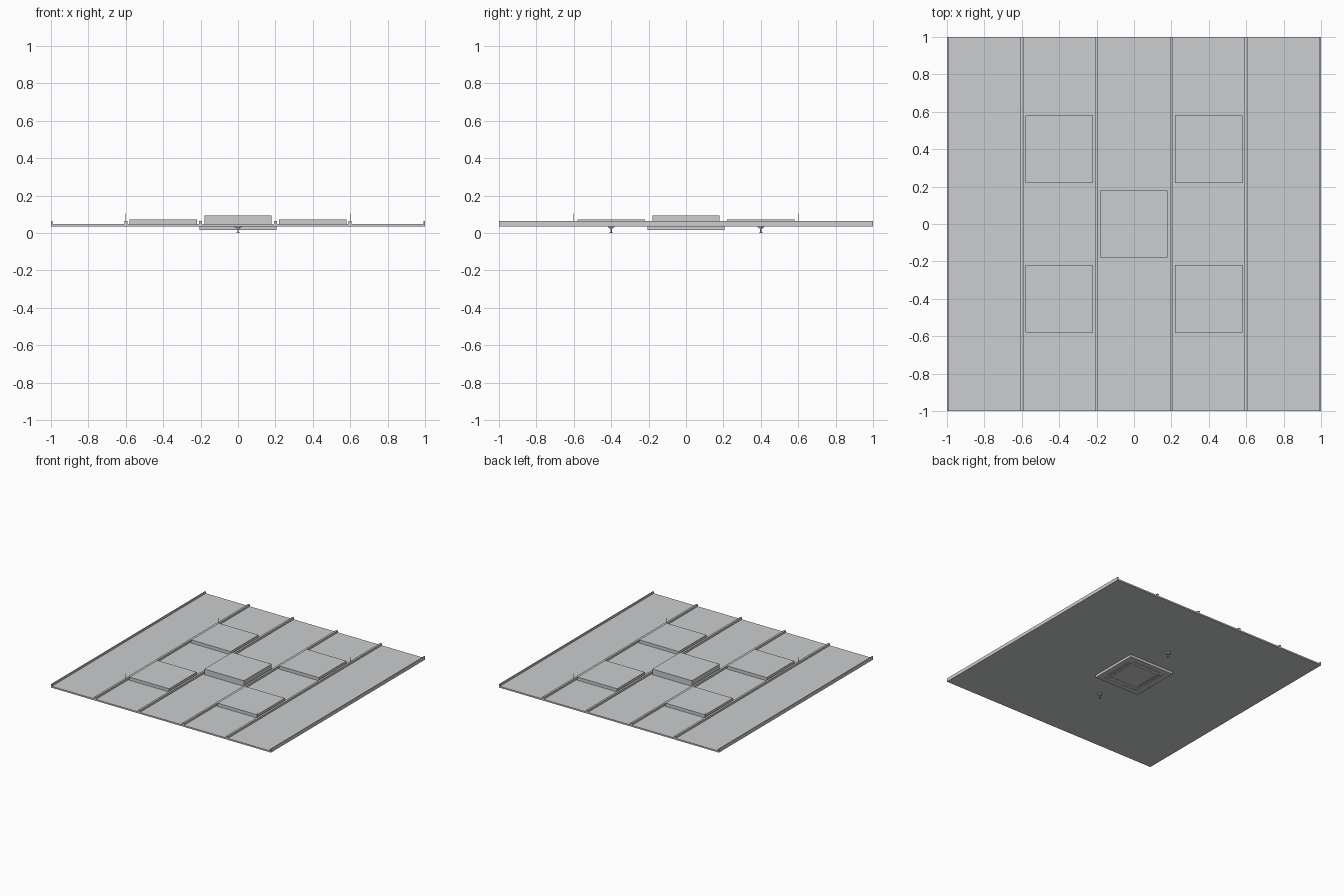
import bpy, math

if "Cube" in bpy.data.objects:
    bpy.data.objects.remove(bpy.data.objects["Cube"])

grey = bpy.data.materials.new("light_grey")
grey.diffuse_color = (0.6, 0.61, 0.62, 1)
grey.use_nodes = True
grey.node_tree.nodes["Principled BSDF"].inputs["Base Color"].default_value = grey.diffuse_color


def mesh(name, verts, faces):
    me = bpy.data.meshes.new(name)
    me.from_pydata(verts, [], faces)
    me.materials.append(grey)
    ob = bpy.data.objects.new(name, me)
    bpy.context.collection.objects.link(ob)
    return ob


def boxes(name, specs):
    """One object from boxes given as (x0, x1, y0, y1, z0, z1)."""
    verts, faces = [], []
    for x0, x1, y0, y1, z0, z1 in specs:
        n = len(verts)
        verts += [(x, y, z) for z in (z0, z1)
                  for x, y in ((x0, y0), (x1, y0), (x1, y1), (x0, y1))]
        faces += [[n + i for i in f] for f in
                  ((3, 2, 1, 0), (4, 5, 6, 7), (0, 1, 5, 4),
                   (1, 2, 6, 5), (2, 3, 7, 6), (3, 0, 4, 7))]
    return mesh(name, verts, faces)


def lathe(name, profile, x, y, sides=16):
    """Revolve (radius, z) points, listed bottom to top, with capped ends."""
    verts = [(x + r * math.cos(math.tau * i / sides), y + r * math.sin(math.tau * i / sides), z)
             for r, z in profile for i in range(sides)]
    faces = [(k * sides + i, k * sides + (i + 1) % sides,
              (k + 1) * sides + (i + 1) % sides, (k + 1) * sides + i)
             for k in range(len(profile) - 1) for i in range(sides)]
    faces.append(tuple(reversed(range(sides))))
    faces.append(tuple(range(len(verts) - sides, len(verts))))
    return mesh(name, verts, faces)


def ring(o, i, z0, z1):
    """Four boxes forming a square frame."""
    return [(-o, o, i, o, z0, z1), (-o, o, -o, -i, z0, z1),
            (-o, -i, -i, i, z0, z1), (i, o, -i, i, z0, z1)]


# ceiling sheet
boxes("ceiling_panel", [(-1, 1, -1, 1, 0.035, 0.047)])

# long joists and edge rails
boxes("joists", [(x - 0.008, x + 0.008, -1, 1, 0.047, 0.063) for x in (-0.6, -0.2, 0.2, 0.6)])
boxes("edge_rails", [(-1, -0.992, -1, 1, 0.047, 0.063), (0.992, 1, -1, 1, 0.047, 0.063)])

# light housings and the central air box
for sx in (-1, 1):
    for sy in (-1, 1):
        cx, cy = 0.4 * sx, 0.4 * sy
        boxes("light_housing", [(cx - 0.18, cx + 0.18, cy - 0.18, cy + 0.18, 0.047, 0.073)])
        lathe("hanger_wire", [(0.002, 0.06), (0.002, 0.103)], 0.6 * sx, 0.6 * sy, 8)
boxes("air_box", [(-0.18, 0.18, -0.18, 0.18, 0.047, 0.093)])

# diffuser below: frame, middle plate and corners
boxes("diffuser_frame", ring(0.205, 0.16, 0.015, 0.035))
boxes("diffuser_plate", [(-0.125, 0.125, -0.125, 0.125, 0.015, 0.03)])
boxes("diffuser_corners", [(min(a, b), max(a, b), min(c, d), max(c, d), 0.017, 0.035)
                           for a, b in ((-0.16, -0.125), (0.125, 0.16))
                           for c, d in ((-0.16, -0.125), (0.125, 0.16))])

# short vanes along the four slots
vanes = []
for k in range(25):
    t = -0.12 + k * 0.01
    for s in (-1, 1):
        p, q = sorted((0.125 * s, 0.16 * s))
        vanes.append((t - 0.0015, t + 0.0015, p, q, 0.016, 0.035))
        vanes.append((p, q, t - 0.0015, t + 0.0015, 0.016, 0.035))
boxes("diffuser_vanes", vanes)

# sprinklers
for y in (-0.4, 0.4):
    lathe("sprinkler", [(0.011, 0), (0.011, 0.003), (0.004, 0.003), (0.004, 0.02), (0.008, 0.022),
                        (0.008, 0.028), (0.018, 0.028), (0.018, 0.036)], 0, y)
